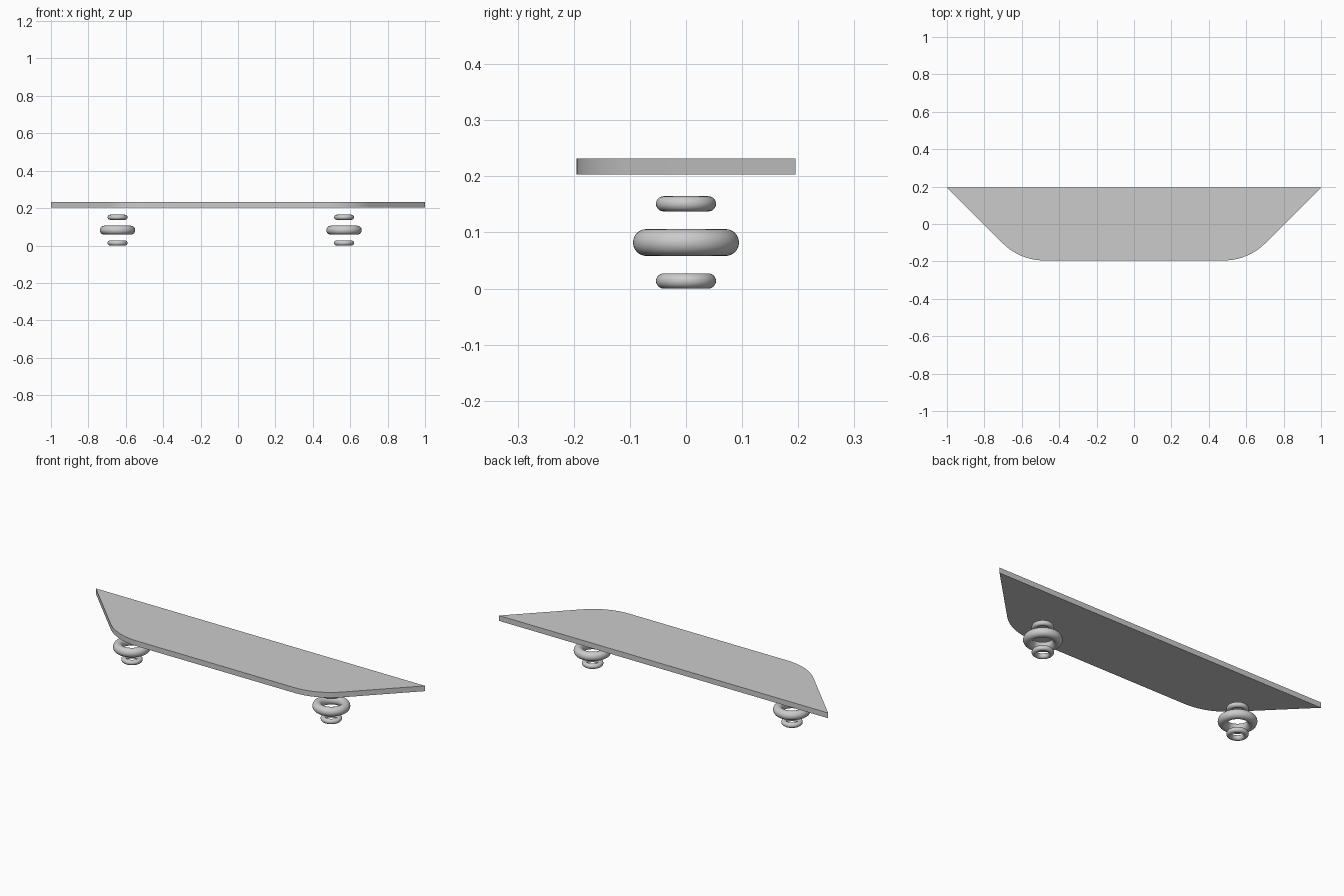
import bpy, bmesh, math

if "Cube" in bpy.data.objects:
    bpy.data.objects.remove(bpy.data.objects["Cube"])

HALF_Y, Z0, Z1 = 0.195, 0.203, 0.232
SEAM = 0.305


def smooth(ob):
    bpy.ops.object.select_all(action='DESELECT')
    ob.select_set(True)
    bpy.context.view_layer.objects.active = ob
    bpy.ops.object.shade_smooth_by_angle(angle=math.radians(30))


def slab(name, outline):
    """Extrude a flat outline through the deck thickness."""
    bm = bmesh.new()
    face = bm.faces.new([bm.verts.new((x, y, Z0)) for x, y in outline])
    ext = bmesh.ops.extrude_face_region(bm, geom=[face], use_keep_orig=True)
    top = [v for v in ext["geom"] if isinstance(v, bmesh.types.BMVert)]
    bmesh.ops.translate(bm, verts=top, vec=(0, 0, Z1 - Z0))
    bmesh.ops.recalc_face_normals(bm, faces=bm.faces)
    me = bpy.data.meshes.new(name)
    bm.to_mesh(me)
    bm.free()
    ob = bpy.data.objects.new(name, me)
    bpy.context.collection.objects.link(ob)
    smooth(ob)
    return ob


# deck: straight middle section
slab("deck_middle", [(-SEAM, -HALF_Y), (SEAM, -HALF_Y), (SEAM, HALF_Y), (-SEAM, HALF_Y)])

# deck: slanted ends with a rounded front corner, 45 degree turn
tangent = 0.13
radius = tangent / math.tan(math.radians(22.5))
cx, cy = 0.61 - tangent, -HALF_Y + radius
steps = 10
arc = []
for i in range(steps + 1):
    a = math.radians(-90 + 45 * i / steps)
    arc.append((cx + radius * math.cos(a), cy + radius * math.sin(a)))
end = [(SEAM, -HALF_Y)] + arc + [(1.0, HALF_Y), (SEAM, HALF_Y)]
slab("deck_end_right", end)
slab("deck_end_left", [(-x, y) for x, y in reversed(end)])

# wheel stacks: a large ring between two small ones
RINGS = [("lower_ring", 0.0135, 0.04, 0.0135),
         ("wheel_ring", 0.082, 0.0705, 0.024),
         ("upper_ring", 0.151, 0.04, 0.0135)]
for side, x in (("left", -0.644), ("right", 0.567)):
    for name, z, major, minor in RINGS:
        bpy.ops.mesh.primitive_torus_add(location=(x, 0, z), major_radius=major,
                                         minor_radius=minor, major_segments=64,
                                         minor_segments=24)
        ob = bpy.context.object
        ob.name = f"{name}_{side}"
        bpy.ops.object.shade_smooth()
